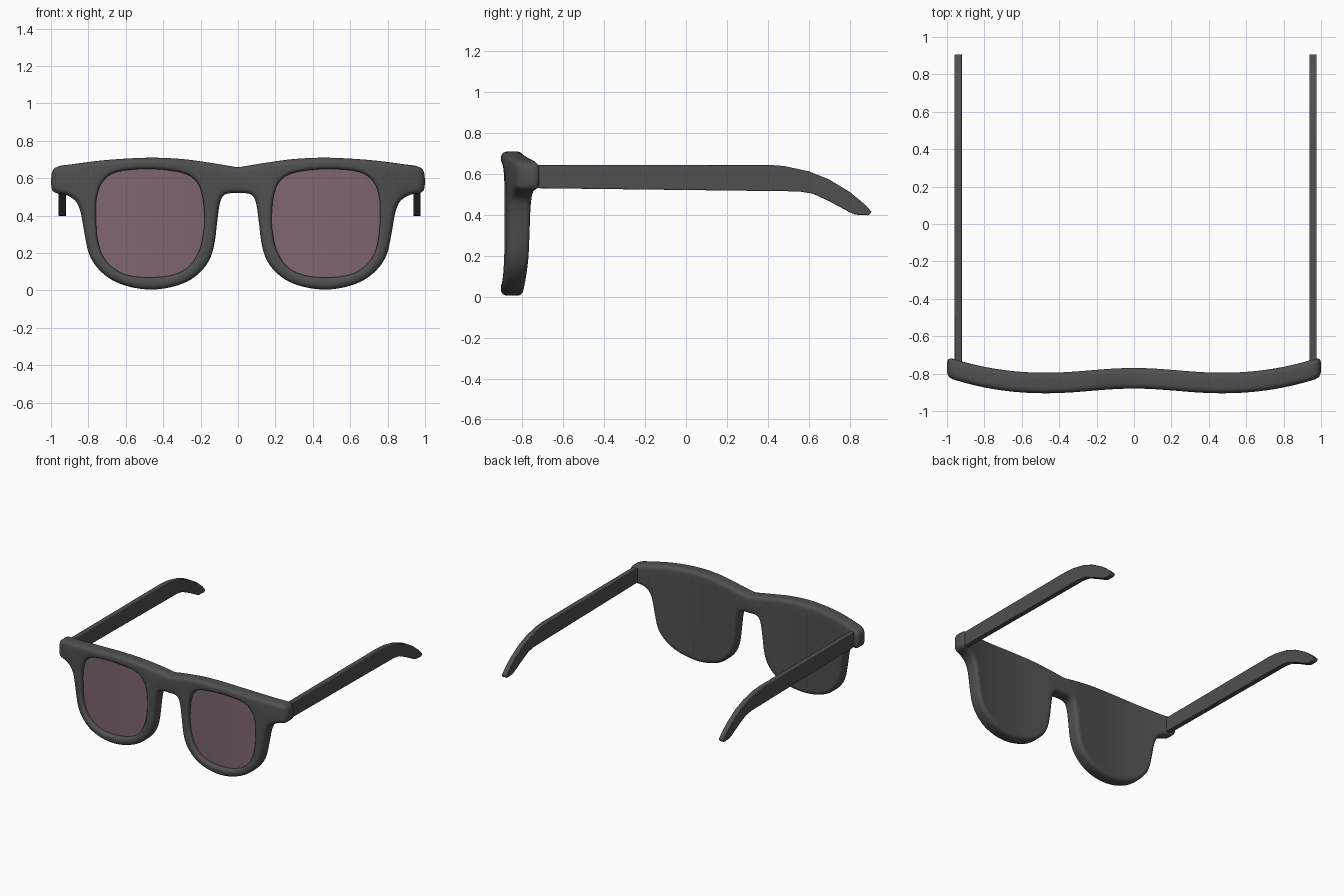
import bpy, bmesh, math
from mathutils import Vector

if "Cube" in bpy.data.objects:
    bpy.data.objects.remove(bpy.data.objects["Cube"])

HALF = 0.055      # half thickness of the front
R_OUT, R_IN = 0.03, 0.02
LENS_Y = -0.02    # lens depth inside the rim


def material(name, color):
    m = bpy.data.materials.new(name)
    m.diffuse_color = (*color, 1)
    m.use_nodes = True
    m.node_tree.nodes["Principled BSDF"].inputs["Base Color"].default_value = m.diffuse_color
    return m


def smooth_loop(pts, n=4):
    """Closed Catmull-Rom curve through 2D points."""
    p = [Vector(q) for q in pts]
    out = []
    for i in range(len(p)):
        a, b, c, d = (p[(i + k - 1) % len(p)] for k in range(4))
        for s in range(n):
            t = s / n
            out.append(0.5 * (2 * b + (c - a) * t + (2 * a - 5 * b + 4 * c - d) * t ** 2
                              + (3 * b - a - 3 * c + d) * t ** 3))
    return out


def inset(loop, d):
    """Move a clockwise loop inwards by d."""
    out = []
    for i, p in enumerate(loop):
        t = (loop[(i + 1) % len(loop)] - loop[i - 1]).normalized()
        out.append(p + Vector((t.y, -t.x)) * d)
    return out


def add_rings(bm, rings):
    """Bridge a list of (loop, y) rings; return first and last edge loops."""
    vs = [[bm.verts.new((p.x, y, p.y)) for p in loop] for loop, y in rings]
    n = len(vs[0])
    for a, b in zip(vs, vs[1:]):
        for i in range(n):
            bm.faces.new((a[i], a[(i + 1) % n], b[(i + 1) % n], b[i]))
    return [[bm.edges.get((v[i], v[(i + 1) % n])) for i in range(n)] for v in (vs[0], vs[-1])]


def wave(x):
    """Centre line of the front seen from above."""
    x = abs(x)
    if x < 0.47:
        return -0.8375 + 0.0125 * math.cos(math.pi * x / 0.47)
    return -0.85 + 0.085 * ((x - 0.47) / 0.53) ** 2.1


def bend(bm):
    for i in range(-32, 33):
        bmesh.ops.bisect_plane(bm, geom=bm.verts[:] + bm.edges[:] + bm.faces[:],
                               plane_co=(i * 0.03, 0, 0), plane_no=(1, 0, 0), dist=1e-5)
    for v in bm.verts:
        v.co.y += wave(v.co.x)


def finish(bm, name, mat, angle=35):
    bmesh.ops.recalc_face_normals(bm, faces=bm.faces[:])
    me = bpy.data.meshes.new(name)
    bm.to_mesh(me)
    bm.free()
    ob = bpy.data.objects.new(name, me)
    bpy.context.collection.objects.link(ob)
    me.materials.append(mat)
    bpy.ops.object.select_all(action='DESELECT')
    ob.select_set(True)
    bpy.context.view_layer.objects.active = ob
    bpy.ops.object.shade_smooth_by_angle(angle=math.radians(angle))
    return ob


dark = material("dark_plastic", (0.08, 0.08, 0.08))
tint = material("tinted_lens", (0.21, 0.13, 0.17))

# Outlines of the front (right half) and of the right lens, clockwise from the front
half = [(0.05, 0.667), (0.15, 0.683), (0.3, 0.703), (0.48, 0.71), (0.7, 0.698), (0.88, 0.676),
        (0.965, 0.662), (0.995, 0.63), (0.997, 0.55), (0.975, 0.522), (0.92, 0.511),
        (0.87, 0.48), (0.842, 0.42), (0.82, 0.3), (0.798, 0.2), (0.755, 0.125), (0.68, 0.06),
        (0.58, 0.02), (0.465, 0.005), (0.35, 0.02), (0.25, 0.06), (0.17, 0.135), (0.13, 0.23),
        (0.112, 0.36), (0.1, 0.45), (0.083, 0.502), (0.05, 0.519)]
outline = smooth_loop([(0, 0.66)] + half + [(0, 0.52)] + [(-x, z) for x, z in reversed(half)])
lens_r = smooth_loop([(0.18, 0.4), (0.19, 0.5), (0.22, 0.58), (0.3, 0.63), (0.48, 0.65),
                      (0.65, 0.633), (0.725, 0.58), (0.755, 0.5), (0.76, 0.4), (0.75, 0.27),
                      (0.72, 0.18), (0.66, 0.115), (0.58, 0.08), (0.47, 0.07), (0.35, 0.083),
                      (0.26, 0.13), (0.205, 0.22), (0.184, 0.32)])
lens_l = [Vector((-p.x, p.y)) for p in reversed(lens_r)]

# Front frame: rounded rim, lens pockets, closed back
steps = [math.radians(a) for a in (0, 22.5, 45, 67.5, 90)]
bm = bmesh.new()
rings = [(inset(outline, R_OUT * (1 - math.sin(a))), -HALF + R_OUT * (1 - math.cos(a))) for a in steps]
rings += [(loop, -y) for loop, y in reversed(rings)]
front, back = add_rings(bm, rings)
holes = []
for lens in (lens_r, lens_l):
    pocket = [(inset(lens, -R_IN * (1 - math.sin(a))), -HALF + R_IN * (1 - math.cos(a))) for a in steps]
    holes += add_rings(bm, pocket + [(lens, LENS_Y + 0.005)])[0]
bmesh.ops.triangle_fill(bm, use_beauty=True, edges=front + holes)
bmesh.ops.triangle_fill(bm, use_beauty=True, edges=back)
bend(bm)
finish(bm, "front_frame", dark)

# Lenses
for name, lens in (("lens_right", lens_r), ("lens_left", lens_l)):
    bm = bmesh.new()
    big = inset(lens, -0.003)
    for edges in add_rings(bm, [(big, LENS_Y), (big, LENS_Y + 0.01)]):
        bmesh.ops.triangle_fill(bm, use_beauty=True, edges=edges)
    bend(bm)
    finish(bm, name, tint)

# Temple arms with drooping ear tips
arm = [(-0.77, 0.645), (0.4, 0.645), (0.48, 0.639), (0.6, 0.613), (0.7, 0.573), (0.8, 0.513),
       (0.87, 0.455), (0.908, 0.415), (0.893, 0.398), (0.83, 0.401), (0.8, 0.413), (0.7, 0.467),
       (0.62, 0.504), (0.55, 0.515), (-0.77, 0.531)]
for name, x in (("arm_right", 0.957), ("arm_left", -0.939)):
    bm = bmesh.new()
    face = bm.faces.new([bm.verts.new((x - 0.02, y, z)) for y, z in arm])
    ext = bmesh.ops.extrude_face_region(bm, geom=[face])["geom"]
    for v in ext:
        if isinstance(v, bmesh.types.BMVert):
            v.co.x += 0.04
    ob = finish(bm, name, dark)
    bev = ob.modifiers.new("soft_edges", 'BEVEL')
    bev.width, bev.segments, bev.limit_method = 0.004, 2, 'ANGLE'
    bev.angle_limit = math.radians(50)
